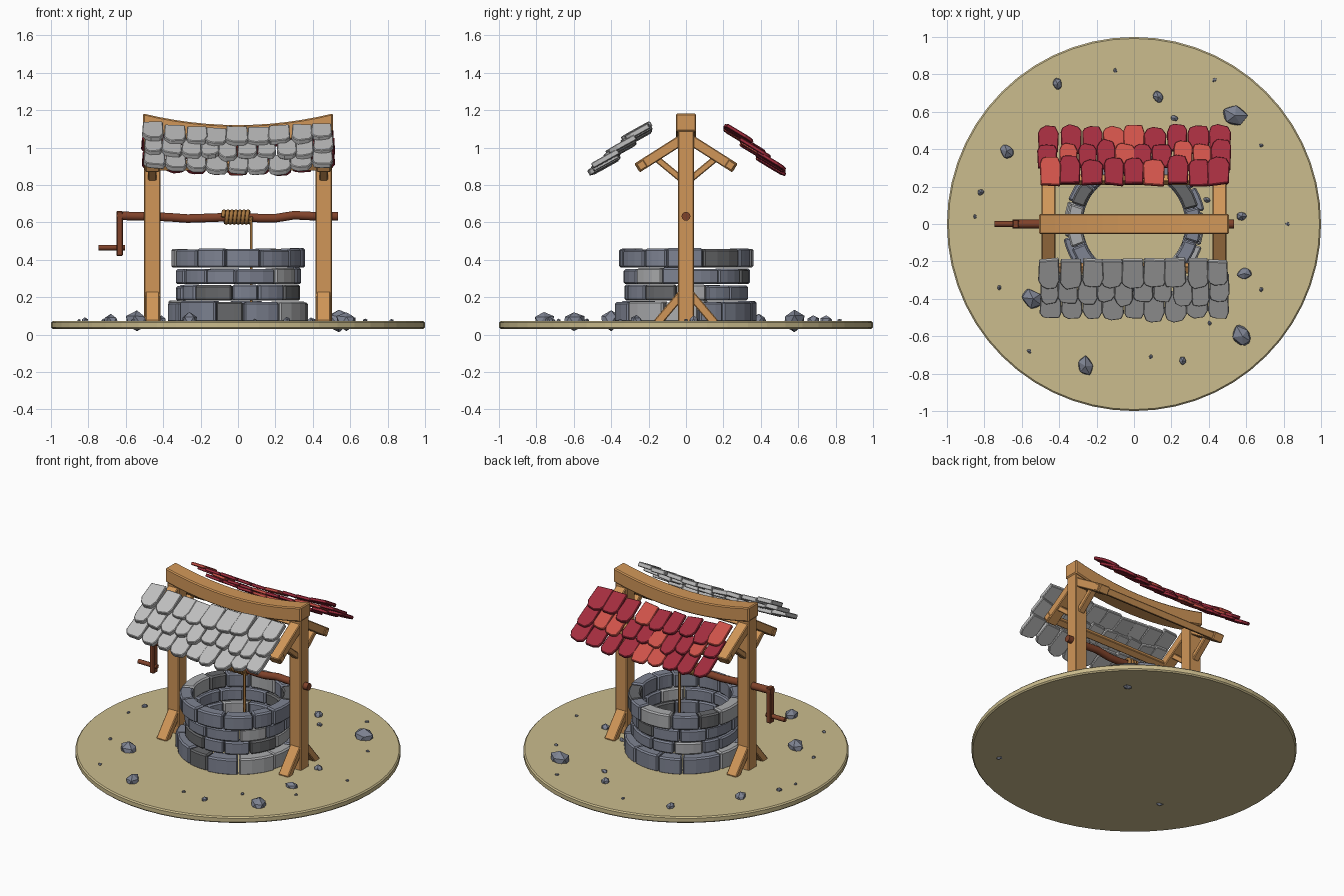
import bpy, bmesh, math, random
from mathutils import Vector, Matrix

if "Cube" in bpy.data.objects:
    bpy.data.objects.remove(bpy.data.objects["Cube"])

random.seed(7)
R = random.uniform


def material(name, rgb):
    m = bpy.data.materials.new(name)
    lin = [((c / 255 + 0.055) / 1.055) ** 2.4 for c in rgb]
    m.diffuse_color = (*lin, 1)
    m.use_nodes = True
    m.node_tree.nodes["Principled BSDF"].inputs["Base Color"].default_value = m.diffuse_color
    return m


SAND = material("sand", (203, 188, 141))
WOOD = material("light_wood", (208, 150, 88))
DARK = material("dark_wood", (128, 66, 42))
ROPE = material("rope", (165, 117, 62))
SLATE = material("roof_grey", (190, 190, 190))
RED = material("roof_red", (163, 45, 62))
CORAL = material("roof_light_red", (206, 82, 73))
BLUE = material("stone_blue_grey", (126, 131, 146))
PALE = material("stone_pale", (170, 171, 173))
DIM = material("stone_dark", (102, 103, 105))


def finish(name, bm, mats, bevel=0):
    bmesh.ops.recalc_face_normals(bm, faces=bm.faces)
    me = bpy.data.meshes.new(name)
    bm.to_mesh(me)
    bm.free()
    for m in mats:
        me.materials.append(m)
    ob = bpy.data.objects.new(name, me)
    bpy.context.collection.objects.link(ob)
    if bevel:
        mod = ob.modifiers.new("bevel", "BEVEL")
        mod.width, mod.segments = bevel, 1
        mod.limit_method, mod.angle_limit = "ANGLE", math.radians(40)
    return ob


def loft(bm, rings, mat=0):
    """Skin a list of equal vertex rings and cap both ends."""
    vs = [[bm.verts.new(p) for p in r] for r in rings]
    n = len(vs[0])
    faces = [bm.faces.new(vs[0]), bm.faces.new(vs[-1])]
    for a, b in zip(vs, vs[1:]):
        for i in range(n):
            j = (i + 1) % n
            faces.append(bm.faces.new((a[i], a[j], b[j], b[i])))
    for f in faces:
        f.material_index = mat
    return faces


def timber(name, p0, p1, wx, d, mat=WOOD):
    """Square timber in a y-z plane from p0 to p1, wx wide along x."""
    p0, p1 = Vector(p0), Vector(p1)
    n = Vector((1, 0, 0)).cross((p1 - p0).normalized()) * d / 2
    x = Vector((wx / 2, 0, 0))
    bm = bmesh.new()
    loft(bm, [[p - x - n, p + x - n, p + x + n, p - x + n] for p in (p0, p1)])
    return finish(name, bm, [mat], 0.005)


def tube(name, path, radius, sides, mat):
    path = [Vector(p) for p in path]
    rings = []
    for i, p in enumerate(path):
        t = (path[min(i + 1, len(path) - 1)] - path[max(i - 1, 0)]).normalized()
        ref = Vector((1, 0, 0)) if abs(t.x) < 0.8 else Vector((0, 0, 1))
        a = t.cross(ref).normalized()
        b = t.cross(a)
        rings.append([p + radius * (a * math.cos(k) + b * math.sin(k))
                      for k in (2 * math.pi * s / sides for s in range(sides))])
    bm = bmesh.new()
    loft(bm, rings)
    ob = finish(name, bm, [mat])
    for f in ob.data.polygons:
        f.use_smooth = len(f.vertices) == 4
    return ob


# Ground disc
bm = bmesh.new()
bmesh.ops.create_cone(bm, cap_ends=True, segments=56, radius1=1, radius2=1, depth=0.042,
                      matrix=Matrix.Translation((0, 0, 0.051)))
finish("ground_disc", bm, [SAND], 0.008)

# Scattered rocks: x, y, radius
rocks = [(-.41, .75, .036), (-.1, .82, .013), (.13, .68, .037), (.43, .77, .013), (.54, .58, .07),
         (.215, .565, .02), (.68, .42, .013), (-.68, .39, .045), (-.82, .17, .02), (-.85, .04, .013),
         (.575, .04, .032), (.82, 0, .013), (.59, -.265, .04), (.68, -.35, .013), (-.72, -.34, .014),
         (-.54, -.4, .062), (.58, -.6, .062), (.405, -.53, .013), (-.26, -.76, .056),
         (-.56, -.68, .014), (.09, -.71, .013), (.26, -.73, .023), (.39, .13, .02)]
bm = bmesh.new()
for x, y, r in rocks:
    vs = bmesh.ops.create_icosphere(bm, subdivisions=1, radius=r)["verts"]
    turn = Matrix.Rotation(R(0, 6.28), 3, "Z")
    for v in vs:
        k = R(0.8, 1.12)
        v.co = turn @ Vector((v.co.x * k * 1.1, v.co.y * k * 0.85, v.co.z * k * 0.85)) + Vector((x, y, 0.074))
finish("rocks", bm, [BLUE])

# Well wall: four courses of separate stones (z0, z1, inner, outer, offset)
courses = [(.065, .178, .288, .38, .1), (.181, .266, .275, .335, .35),
           (.269, .355, .275, .337, .05), (.358, .458, .28, .358, .3)]
for c, (z0, z1, ri, ro, off) in enumerate(courses):
    bm = bmesh.new()
    n = 12
    cuts = [off + (i + R(-.2, .2)) * 2 * math.pi / n for i in range(n)]
    cuts.append(cuts[0] + 2 * math.pi)
    for a0, a1 in zip(cuts, cuts[1:]):
        o, h = ro + R(-.008, .006), z1 + R(-.008, .004)
        rings = []
        for k in range(4):
            a = a0 + 0.008 + (a1 - a0 - 0.016) * k / 3
            ca, sa = math.cos(a), math.sin(a)
            rings.append([(r * ca, r * sa, z) for r, z in ((ri, z0), (o, z0), (o, h), (ri, h))])
        loft(bm, rings, random.choices((0, 1, 2), (6, 2, 2))[0])
    finish(f"well_course_{c + 1}", bm, [BLUE, PALE, DIM], 0.009)

# Timber frame
for sx, side in ((-1, "left"), (1, "right")):
    x = sx * 0.458
    timber(side + "_post", (x, 0, 0.06), (x, 0, 1.1), 0.088, 0.086)
    for sy, face in ((-1, "front"), (1, "back")):
        tag = f"{side}_{face}_"
        timber(tag + "rafter", (x, sy * .01, 1.05), (x, sy * .262, .89), 0.074, 0.055)
        timber(tag + "brace", (x, sy * .03, .835), (x, sy * .175, .955), 0.045, 0.035)
        timber(tag + "foot", (x, sy * .02, .22), (x, sy * .155, .06), 0.074, 0.045)

# Long rails under the roof slopes
for sy, face in ((-1, "front"), (1, "back")):
    c, u = Vector((0, sy * .236, .905)), Vector((0, sy * .844, -.536)) * .022
    v = Vector((0, sy * .536, .844)) * .022
    bm = bmesh.new()
    loft(bm, [[c + Vector((x, 0, 0)) + w for w in (-u - v, u - v, u + v, v - u)] for x in (-.5, .5)])
    finish(face + "_rail", bm, [WOOD], 0.004)

# Sagging ridge beam
bm = bmesh.new()
rings = []
for i in range(13):
    x = -0.508 + 1.016 * i / 12
    z = 1.12 + 0.062 * (x / 0.508) ** 2
    rings.append([(x, -.054, z - .095), (x, .054, z - .095), (x, .054, z), (x, -.054, z)])
loft(bm, rings)
finish("ridge_beam", bm, [WOOD], 0.007)

# Shingle roof slopes: three overlapping rows on each side
for sy, face, mats, y0, thick, pitch in ((-1, "front", [SLATE], .185, .03, 29),
                                         (1, "back", [RED, CORAL], .205, .02, 31)):
    bm = bmesh.new()
    p = math.radians(pitch)
    down = Vector((0, sy * math.cos(p), -math.sin(p)))
    up = Vector((0, sy * math.sin(p), math.cos(p)))
    for row in range(3):
        n = 9 + row % 2
        step = 1.02 / n
        for i in range(n):
            x = -0.51 + step * (i + 0.5) + R(-.008, .008)
            w, L = step * R(.94, 1.08) / 2, 0.165 + R(-.018, .014)
            lift = R(-.005, .005)
            base = Vector((x, sy * (y0 + .086 * row), 1.083 - .075 * row + .032 * (x / .5) ** 2 + lift))
            roll = 0.128 * x + R(-.06, .06)
            outline = [(-w * .92, R(-.01, .01)), (w * .92, R(-.01, .01)), (w, L * R(.68, .8)),
                       (w * R(.6, .8), L * R(.93, 1)), (-w * R(.1, .4), L * R(.98, 1.04)),
                       (-w * R(.7, .85), L * R(.9, .98)), (-w, L * R(.68, .8))]
            low = [base + Vector((a, 0, a * roll)) + down * b for a, b in outline]
            top = [q + up * thick for q in low]
            light = len(mats) > 1 and random.random() < 0.27
            loft(bm, [low, top], int(light))
    finish(face + "_roof_shingles", bm, mats, 0.004)

# Windlass axle, crank and handle
wob = [(-.65, .635), (-.5, .632), (-.38, .628), (-.27, .62), (-.15, .624), (0, .63), (.12, .622),
       (.2, .622), (.3, .638), (.42, .632), (.535, .632)]
tube("axle", [(x, 0, z) for x, z in wob], 0.024, 10, DARK)
timber("crank_arm", (-.633, 0, .42), (-.633, 0, .66), 0.034, 0.045, DARK)
tube("crank_handle", [(-.745, 0, .465), (-.67, 0, .465), (-.605, 0, .465)], 0.015, 8, DARK)

# Rope coil and hanging rope
turns, per = 7, 14
coil = []
for i in range(turns * per + 1):
    a = 2 * math.pi * i / per
    coil.append((-.08 + .15 * i / (turns * per), -.031 * math.cos(a), .628 + .031 * math.sin(a)))
tube("rope_coil", coil, 0.0115, 6, ROPE)
tube("hanging_rope", [(.07, -.03, .63), (.07, -.03, .4), (.07, -.03, .12)], 0.008, 6, ROPE)
